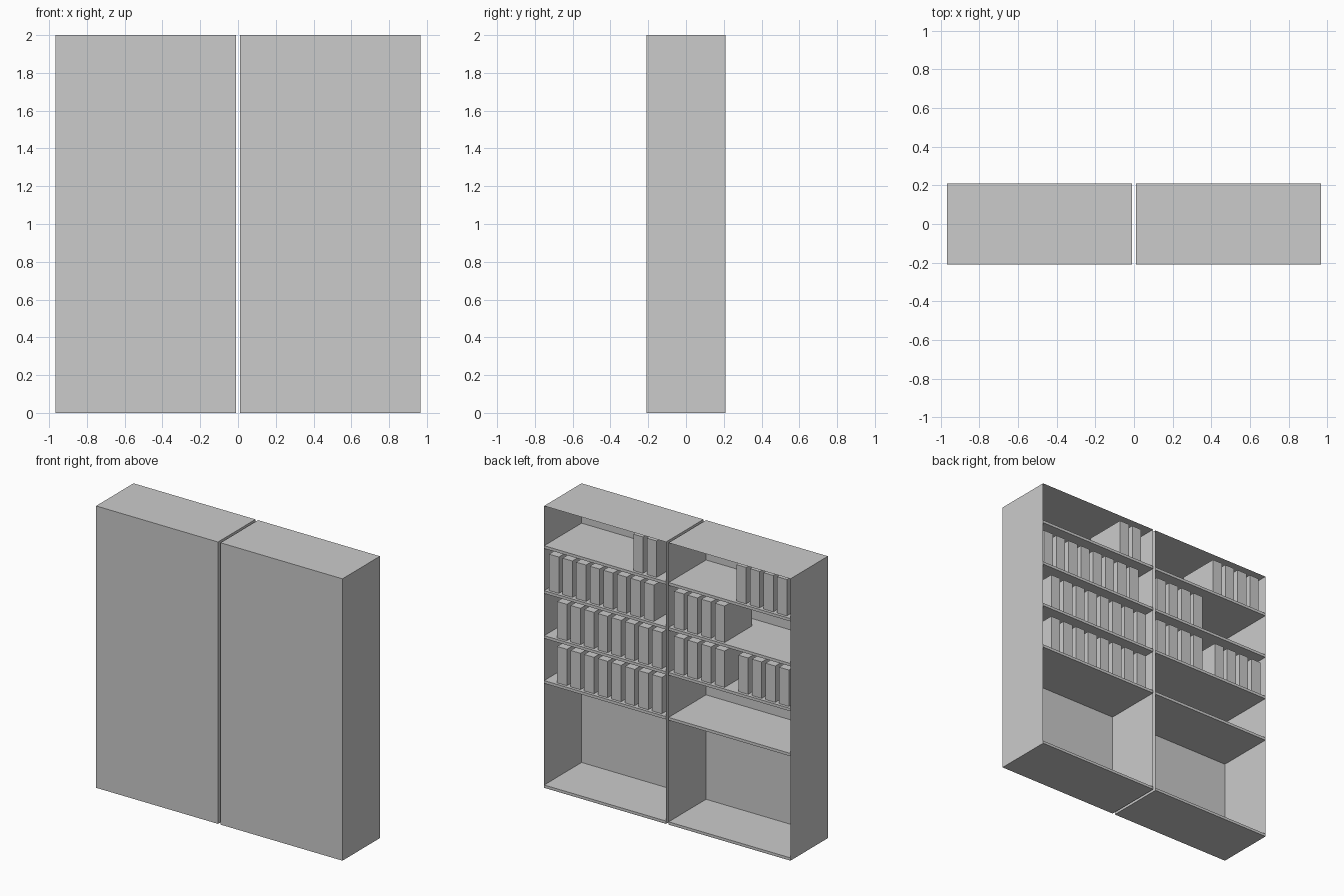
import bpy, bmesh

if "Cube" in bpy.data.objects:
    bpy.data.objects.remove(bpy.data.objects["Cube"])

Y0, Y1 = -0.21, 0.21          # closed panel side, open side
INNER, OUTER, TOP = 0.01, 0.967, 2.0
BOARD = 0.02
SHELVES = [1.718, 1.399, 1.080, 0.761]   # upper surface of each shelf
BINDER_W, BINDER_D, BINDER_H, PITCH = 0.077, 0.305, 0.258, 0.1065
BINDER_FRONT = Y1 - 0.02


def box(name, x0, x1, y0, y1, z0, z1, open_back=False):
    bm = bmesh.new()
    bmesh.ops.create_cube(bm, size=1)
    for v in bm.verts:
        v.co.x = x1 if v.co.x > 0 else x0
        v.co.y = y1 if v.co.y > 0 else y0
        v.co.z = z1 if v.co.z > 0 else z0
    if open_back:
        bm.normal_update()
        faces = [f for f in bm.faces if f.normal.y > 0.5]
        bmesh.ops.delete(bm, geom=faces, context='FACES')
    mesh = bpy.data.meshes.new(name)
    bm.to_mesh(mesh)
    bm.free()
    obj = bpy.data.objects.new(name, mesh)
    bpy.context.collection.objects.link(obj)
    return obj


# Two thin sheet cabinets, open towards +y, each with a floor board and shelves
for side, x0, x1 in (("left", -OUTER, -INNER), ("right", INNER, OUTER)):
    box(f"{side}_cabinet_shell", x0, x1, Y0, Y1, 0, TOP, open_back=True)
    e = 0.001
    box(f"{side}_floor_board", x0 + e, x1 - e, Y0 + e, Y1, e, BOARD)
    for z in SHELVES:
        box(f"{side}_shelf", x0 + e, x1 - e, Y0 + e, Y1, z - BOARD, z)

# Binder runs: (shelf index, offset from the +x end, number of binders)
RUNS = [
    (0, 0.686, 2), (1, 0.025, 8), (2, 0.088, 8), (3, 0.088, 8),   # right cabinet
    (0, 1.495, 4), (1, 1.007, 4), (2, 1.007, 4), (2, 1.511, 4),   # left cabinet
]
for shelf, start, count in RUNS:
    z = SHELVES[shelf]
    for i in range(count):
        x = OUTER - start - i * PITCH
        box("binder", x - BINDER_W, x, BINDER_FRONT - BINDER_D, BINDER_FRONT,
            z, z + BINDER_H)
